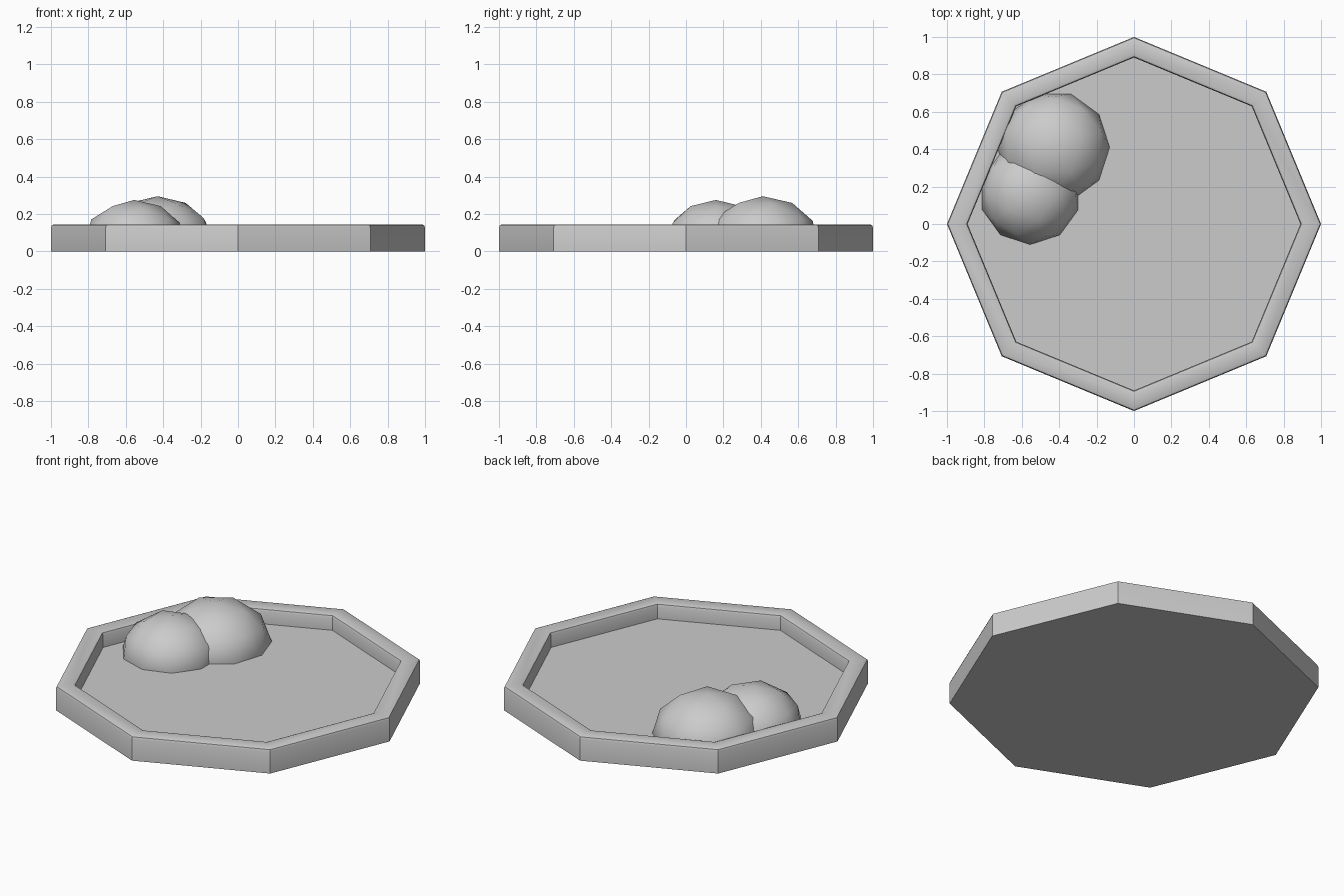
import bpy, bmesh, math
from mathutils import Vector, Matrix

if "Cube" in bpy.data.objects:
    bpy.data.objects.remove(bpy.data.objects["Cube"])

SIDES = 8
FLOOR = 0.055


def finish(bm, name, angle):
    bmesh.ops.recalc_face_normals(bm, faces=bm.faces)
    mesh = bpy.data.meshes.new(name)
    bm.to_mesh(mesh)
    bm.free()
    obj = bpy.data.objects.new(name, mesh)
    bpy.context.collection.objects.link(obj)
    bpy.ops.object.select_all(action='DESELECT')
    obj.select_set(True)
    bpy.context.view_layer.objects.active = obj
    bpy.ops.object.shade_smooth_by_angle(angle=math.radians(angle))
    return obj


# Octagonal basin: rim profile swept round eight corners, closed top and bottom
profile = [(1.0, 0.0), (1.0, 0.128), (0.995, 0.14), (0.983, 0.145),
           (0.907, 0.145), (0.895, 0.14), (0.89, 0.128), (0.89, FLOOR)]
bm = bmesh.new()
rings = []
for r, z in profile:
    rings.append([bm.verts.new((r * math.cos(math.tau * i / SIDES),
                                r * math.sin(math.tau * i / SIDES), z))
                  for i in range(SIDES)])
for a, b in zip(rings, rings[1:]):
    for i in range(SIDES):
        j = (i + 1) % SIDES
        bm.faces.new((a[i], a[j], b[j], b[i]))
bm.faces.new(rings[0])
bm.faces.new(rings[-1])
finish(bm, "basin", 35)


# Low-poly boulders, trimmed just under the basin floor
def boulder(name, x, y, radius, height, turn):
    bm = bmesh.new()
    bmesh.ops.create_icosphere(bm, subdivisions=2, radius=1.0)
    place = (Matrix.Translation((x, y, FLOOR))
             @ Matrix.Rotation(math.radians(turn), 4, 'Z')
             @ Matrix.Diagonal((radius, radius, height, 1)))
    bmesh.ops.transform(bm, matrix=place, verts=bm.verts)
    bmesh.ops.bisect_plane(bm, geom=bm.verts[:] + bm.edges[:] + bm.faces[:],
                           plane_co=Vector((0, 0, FLOOR - 0.015)),
                           plane_no=Vector((0, 0, 1)), clear_inner=True)
    bmesh.ops.holes_fill(bm, edges=[e for e in bm.edges if e.is_boundary])
    finish(bm, name, 60)


boulder("large_boulder", -0.43, 0.41, 0.30, 0.24, 18)
boulder("small_boulder", -0.555, 0.16, 0.27, 0.22, 0)
